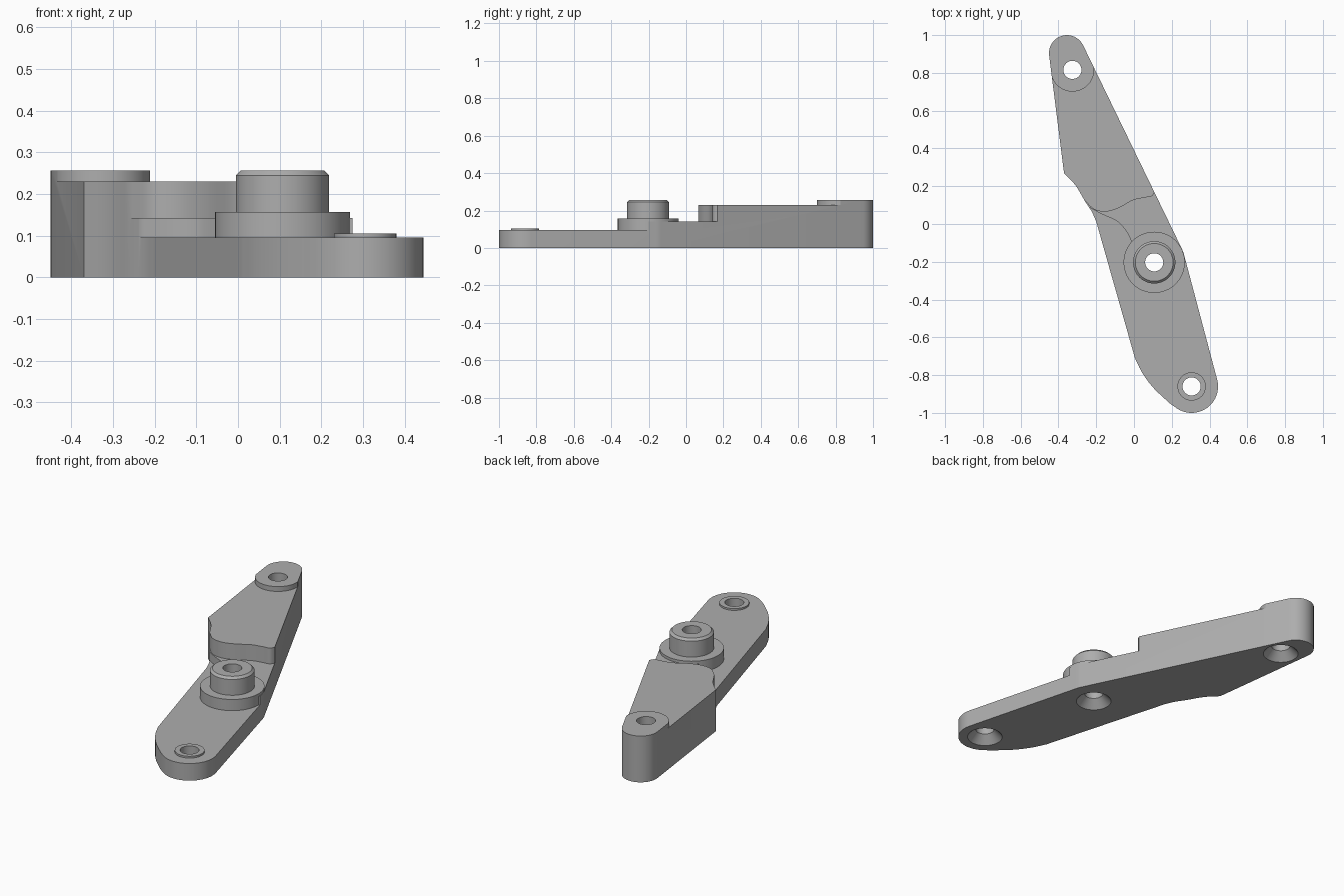
import bpy
import bmesh
from math import sin, cos, radians, tau
from mathutils import Vector

if "Cube" in bpy.data.objects:
    bpy.data.objects.remove(bpy.data.objects["Cube"], do_unlink=True)

grey = bpy.data.materials.new("plain grey")
grey.use_nodes = True
grey.diffuse_color = (0.42, 0.42, 0.42, 1)
grey.node_tree.nodes["Principled BSDF"].inputs["Base Color"].default_value = grey.diffuse_color

TOP = 0.257
TIP_HOLE, PIVOT, FOOT_HOLE = (-0.326, 0.816), (0.107, -0.203), (0.305, -0.86)


def arc(centre, radius, start, end, steps=16):
    angles = [radians(start + (end - start) * i / steps) for i in range(steps + 1)]
    return [(centre[0] + radius * cos(a), centre[1] + radius * sin(a)) for a in angles]


def smooth_path(points, steps=5):
    """Catmull-Rom curve through the points."""
    p = [Vector(q) for q in points]
    p = [2 * p[0] - p[1]] + p + [2 * p[-1] - p[-2]]
    out = []
    for a, b, c, d in zip(p, p[1:], p[2:], p[3:]):
        for i in range(steps):
            t = i / steps
            out.append(tuple(b + (c - a) * t / 2 + (2 * a - 5 * b + 4 * c - d) * t**2 / 2
                             + (3 * b - a - 3 * c + d) * t**3 / 2))
    return out + [tuple(points[-1])]


def finish(name, bm):
    bmesh.ops.recalc_face_normals(bm, faces=bm.faces)
    mesh = bpy.data.meshes.new(name)
    bm.to_mesh(mesh)
    bm.free()
    mesh.materials.append(grey)
    ob = bpy.data.objects.new(name, mesh)
    bpy.context.collection.objects.link(ob)
    return ob


def prism(name, outline, low, high):
    bm = bmesh.new()
    face = bm.faces.new([bm.verts.new((x, y, low)) for x, y in outline])
    up = bmesh.ops.extrude_face_region(bm, geom=[face])["geom"]
    bmesh.ops.translate(bm, vec=(0, 0, high - low),
                        verts=[v for v in up if isinstance(v, bmesh.types.BMVert)])
    return finish(name, bm)


def turned(name, centre, profile, sides=48):
    """Solid of revolution from (radius, z) pairs, capped at both ends."""
    bm = bmesh.new()
    rings = [[bm.verts.new((centre[0] + r * cos(tau * i / sides),
                            centre[1] + r * sin(tau * i / sides), z))
              for i in range(sides)] for r, z in profile]
    for a, b in zip(rings, rings[1:]):
        for i in range(sides):
            j = (i + 1) % sides
            bm.faces.new((a[i], a[j], b[j], b[i]))
    bm.faces.new(rings[0])
    bm.faces.new(rings[-1])
    return finish(name, bm)


def combine(target, tool, operation):
    tool.hide_render = True
    mod = target.modifiers.new(tool.name, "BOOLEAN")
    mod.operation, mod.solver, mod.object = operation, "EXACT", tool
    bpy.context.view_layer.objects.active = target
    bpy.ops.object.modifier_apply(modifier=mod.name)
    bpy.data.objects.remove(tool, do_unlink=True)


# Lever body: one outline raised to full height
outline = arc((-0.355, 0.905), 0.095, 187, 26)
outline += arc(PIVOT, 0.163, 26, 14.7, 4)
outline += arc(FOOT_HOLE, 0.14, 14.7, -122, 20)
outline += smooth_path([(0.19, -0.95), (0.105, -0.87), (0.045, -0.79), (0.005, -0.71)])
outline += smooth_path([(-0.2, 0.013), (-0.225, 0.068), (-0.262, 0.125),
                        (-0.31, 0.205), (-0.37, 0.267)])
body = prism("lever_body", outline, 0, TOP)

# Steps cut down along the arm
beyond = [(0.7, -1.5), (-0.8, -1.5)]
tip_edge = [(-0.8, 0.816)] + arc(TIP_HOLE, 0.115, 180, 365, 32) + [(0.7, 0.83)]
wave_edge = [(-0.8, 0)] + smooth_path([
    (-0.262, 0.125), (-0.21, 0.077), (-0.146, 0.066), (-0.077, 0.087),
    (-0.008, 0.125), (0.056, 0.14), (0.094, 0.147), (0.112, 0.178)]) + [(0.7, 0.3)]
waist_edge = [(-0.8, 0)] + smooth_path([
    (-0.24, 0.09), (-0.17, 0.052), (-0.09, 0.015), (-0.04, -0.04),
    (-0.013, -0.093)]) + [PIVOT, (0.7, -0.2)]
for name, edge, level in (("tip_cut", tip_edge, 0.23), ("wave_cut", wave_edge, 0.142),
                          ("waist_cut", waist_edge, 0.095)):
    combine(body, prism(name, edge + beyond, level, 0.5), "DIFFERENCE")

# Pivot collar with chamfered post, and the low pad at the foot
collar = [(0.162, 0.05), (0.162, 0.157), (0.112, 0.157), (0.112, 0.245), (0.1, TOP)]
combine(body, turned("pivot_collar", PIVOT, collar, 64), "UNION")
combine(body, turned("foot_pad", FOOT_HOLE, [(0.075, 0.05), (0.075, 0.105)]), "UNION")

# Through holes, countersunk from below
drill = [(0.111, -0.02), (0.048, 0.045), (0.048, 0.5)]
for spot in (TIP_HOLE, PIVOT, FOOT_HOLE):
    combine(body, turned("drill", spot, drill), "DIFFERENCE")

bpy.ops.object.select_all(action="DESELECT")
body.select_set(True)
bpy.context.view_layer.objects.active = body
bpy.ops.object.shade_smooth_by_angle(angle=radians(30))
